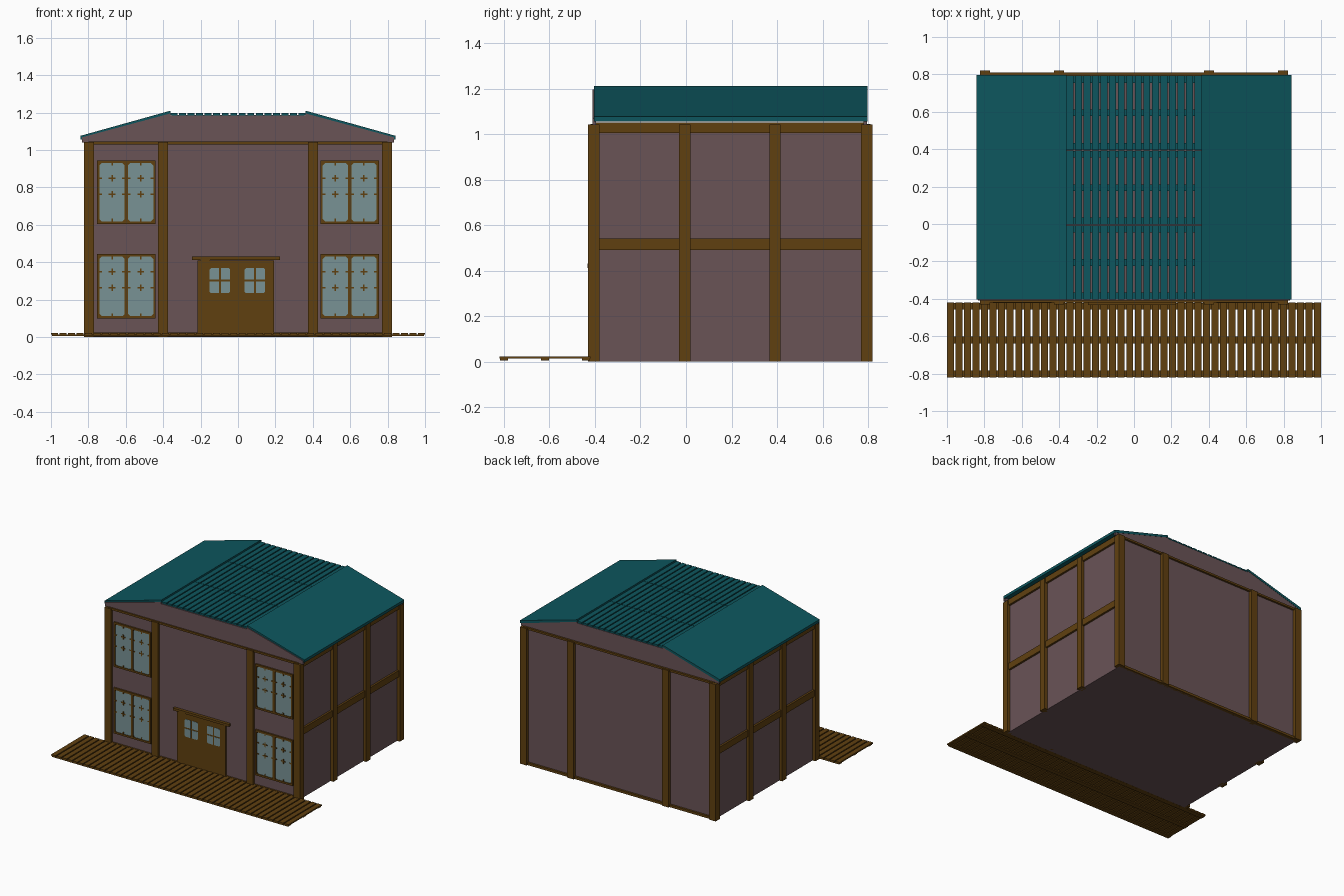
import bpy, bmesh

if "Cube" in bpy.data.objects:
    bpy.data.objects.remove(bpy.data.objects["Cube"])


def material(name, rgb):
    m = bpy.data.materials.new(name)
    m.diffuse_color = (*rgb, 1)
    m.use_nodes = True
    m.node_tree.nodes["Principled BSDF"].inputs["Base Color"].default_value = m.diffuse_color
    return m


WALL = material("mauve_wall", (0.142, 0.087, 0.094))
WOOD = material("brown_wood", (0.118, 0.051, 0.005))
TEAL = material("teal_roof", (0.004, 0.094, 0.112))
GLASS = material("pale_glass", (0.19, 0.29, 0.30))


def finish(name, bm, mat):
    bmesh.ops.recalc_face_normals(bm, faces=bm.faces)
    me = bpy.data.meshes.new(name)
    bm.to_mesh(me)
    bm.free()
    me.materials.append(mat)
    ob = bpy.data.objects.new(name, me)
    bpy.context.collection.objects.link(ob)
    return ob


def boxes(name, items, mat):
    """One object made of boxes (x0, x1, y0, y1, z0, z1)."""
    bm = bmesh.new()
    for x0, x1, y0, y1, z0, z1 in items:
        vs = bmesh.ops.create_cube(bm, size=1)["verts"]
        for v in vs:
            v.co.x = x1 if v.co.x > 0 else x0
            v.co.y = y1 if v.co.y > 0 else y0
            v.co.z = z1 if v.co.z > 0 else z0
    return finish(name, bm, mat)


def profiles(name, polys, y0, y1, mat):
    """Extrude xz outlines from y0 to y1."""
    bm = bmesh.new()
    for pts in polys:
        f = bm.faces.new([bm.verts.new((x, y0, z)) for x, z in pts])
        g = bmesh.ops.extrude_face_region(bm, geom=[f])["geom"]
        for v in g:
            if isinstance(v, bmesh.types.BMVert):
                v.co.y = y1
    return finish(name, bm, mat)


def slats(name, x0, x1, n, y0, y1, z, mat):
    """Boards running in y on three cross battens; z is the top."""
    w = 0.037
    pitch = (x1 - x0 - w) / (n - 1)
    items = [(x0 + i * pitch, x0 + i * pitch + w, y0, y1, z - 0.01, z) for i in range(n)]
    ym = (y0 + y1) / 2
    for yc in (y0 + 0.02, ym, y1 - 0.02):
        items.append((x0 + 0.005, x1 - 0.005, yc - 0.018, yc + 0.018, z - 0.018, z - 0.01))
    boxes(name, items, mat)


F, B = -0.41, 0.795      # outer faces of front and back walls

# floor and walls
boxes("floor", [(-0.80, 0.80, F, B, 0.0, 0.02)], WALL)
boxes("front_wall", [(-0.80, 0.80, F, F + 0.015, 0.02, 1.045)], WALL)
boxes("back_wall", [(-0.80, 0.80, B - 0.015, B, 0.02, 1.045)], WALL)
for s, n in ((-1, "left"), (1, "right")):
    boxes(n + "_wall", [(*sorted((s * 0.785, s * 0.80)), F + 0.015, B - 0.015, 0.02, 1.045)], WALL)

# posts on front and back, then on the sides
XS = (-0.797, -0.40, 0.40, 0.797)
YS = (-0.405, -0.005, 0.391, 0.795)
boxes("front_posts", [(x - 0.027, x + 0.027, -0.43, -0.38, 0, 1.042) for x in XS], WOOD)
boxes("back_posts", [(x - 0.027, x + 0.027, 0.77, 0.82, 0, 1.042) for x in XS], WOOD)
for s, n in ((-1, "left"), (1, "right")):
    boxes(n + "_posts", [(*sorted((s * 0.78, s * 0.824)), y - 0.025, y + 0.025, 0, 1.042)
                         for y in YS[1:3]], WOOD)
    boxes(n + "_beams", [(*sorted((s * 0.785, s * 0.815)), -0.40, 0.79, z0, z1)
                         for z0, z1 in ((0.49, 0.54), (1.005, 1.05))], WOOD)
boxes("front_rails", [(-0.80, 0.80, -0.42, -0.40, z0, z1) for z0, z1 in ((0.004, 0.025), (1.03, 1.045))], WOOD)
boxes("back_rails", [(-0.80, 0.80, 0.785, 0.81, z0, z1) for z0, z1 in ((0.0, 0.018), (1.03, 1.045))], WOOD)

# gables
gable = [(-0.835, 1.04), (0.835, 1.04), (0.835, 1.068), (0.36, 1.196), (0.36, 1.184),
         (-0.36, 1.184), (-0.36, 1.196), (-0.835, 1.068)]
profiles("front_gable", [gable], F, F + 0.015, WALL)
profiles("back_gable", [gable], B - 0.015, B, WALL)

# sloped roof panels and flat slatted centre
for s, n in ((-1, "left"), (1, "right")):
    profiles(n + "_roof", [[(s * 0.842, 1.055), (s * 0.842, 1.076), (s * 0.362, 1.21), (s * 0.362, 1.194)]],
             -0.404, 0.797, TEAL)
for i in range(3):
    y = -0.404 + 0.4 * i
    slats("roof_slats_%d" % (i + 1), -0.36, 0.36, 16, y, y + 0.397, 1.198, TEAL)

# front deck
slats("front_deck", -1.0, 1.0, 44, -0.82, -0.42, 0.023, WOOD)


def window(name, xc, top, h):
    """Double window: back plate, frame, chamfered panes and little crosses."""
    w, bot = 0.157, top - h
    g0, g1 = bot + 0.014, top - 0.015
    frame = [(xc - w, xc + w, -0.414, F + 0.002, bot, top)]
    ya, yb = -0.422, -0.413
    frame += [(xc - w, xc - w + 0.013, ya, yb, bot, top), (xc + w - 0.013, xc + w, ya, yb, bot, top),
              (xc - 0.009, xc + 0.009, ya, yb, bot, top),
              (xc - w, xc + w, ya, yb, bot, g0), (xc - w, xc + w, ya, yb, g1, top)]
    panes = []
    t, a, c = 0.004, 0.018, 0.012
    ya = -0.420
    for s in (-1, 1):
        l, r = sorted((xc + s * 0.009, xc + s * 0.144))
        m = (l + r) / 2
        panes.append([(l + c, g0), (r - c, g0), (r, g0 + c), (r, g1 - c),
                      (r - c, g1), (l + c, g1), (l, g1 - c), (l, g0 + c)])
        for z in (g1 - 0.081, g1 - 0.166):
            frame += [(m - a, m + a, ya, yb, z - t, z + t), (m - t, m + t, ya, yb, z - a, z + a),
                      (l, l + 0.014, ya, yb, z - t, z + t), (r - 0.014, r, ya, yb, z - t, z + t)]
        frame += [(m - t, m + t, ya, yb, g0, g0 + 0.014), (m - t, m + t, ya, yb, g1 - 0.014, g1)]
    boxes(name + "_frame", frame, WOOD)
    profiles(name + "_glass", panes, -0.417, -0.413, GLASS)


for xc, side in ((-0.597, "left"), (0.597, "right")):
    window("upper_%s_window" % side, xc, 0.945, 0.34)
    window("lower_%s_window" % side, xc, 0.445, 0.347)

# sliding door with lintel and small four-pane windows
boxes("door", [(-0.217, 0.188, -0.422, F + 0.002, 0.02, 0.41)], WOOD)
boxes("door_lintel", [(-0.247, 0.225, -0.432, F + 0.002, 0.412, 0.43)], WOOD)
boxes("door_hanger", [(-0.20, -0.15, -0.426, -0.42, 0.403, 0.412)], WOOD)
boxes("door_jamb", [(0.176, 0.192, -0.425, F + 0.002, 0.02, 0.41)], WOOD)
c = 0.008
door_panes = []
for xw in (-0.097, 0.09):
    for sx in (-1, 1):
        for sz in (-1, 1):
            x, z, hx, hz = xw + sx * 0.030, 0.302 + sz * 0.036, 0.025, 0.031
            # outer corner is clipped
            door_panes.append([(x - sx * hx, z - sz * hz), (x + sx * hx, z - sz * hz),
                               (x + sx * hx, z + sz * (hz - c)), (x + sx * (hx - c), z + sz * hz),
                               (x - sx * hx, z + sz * hz)])
profiles("door_glass", door_panes, -0.424, -0.420, GLASS)
